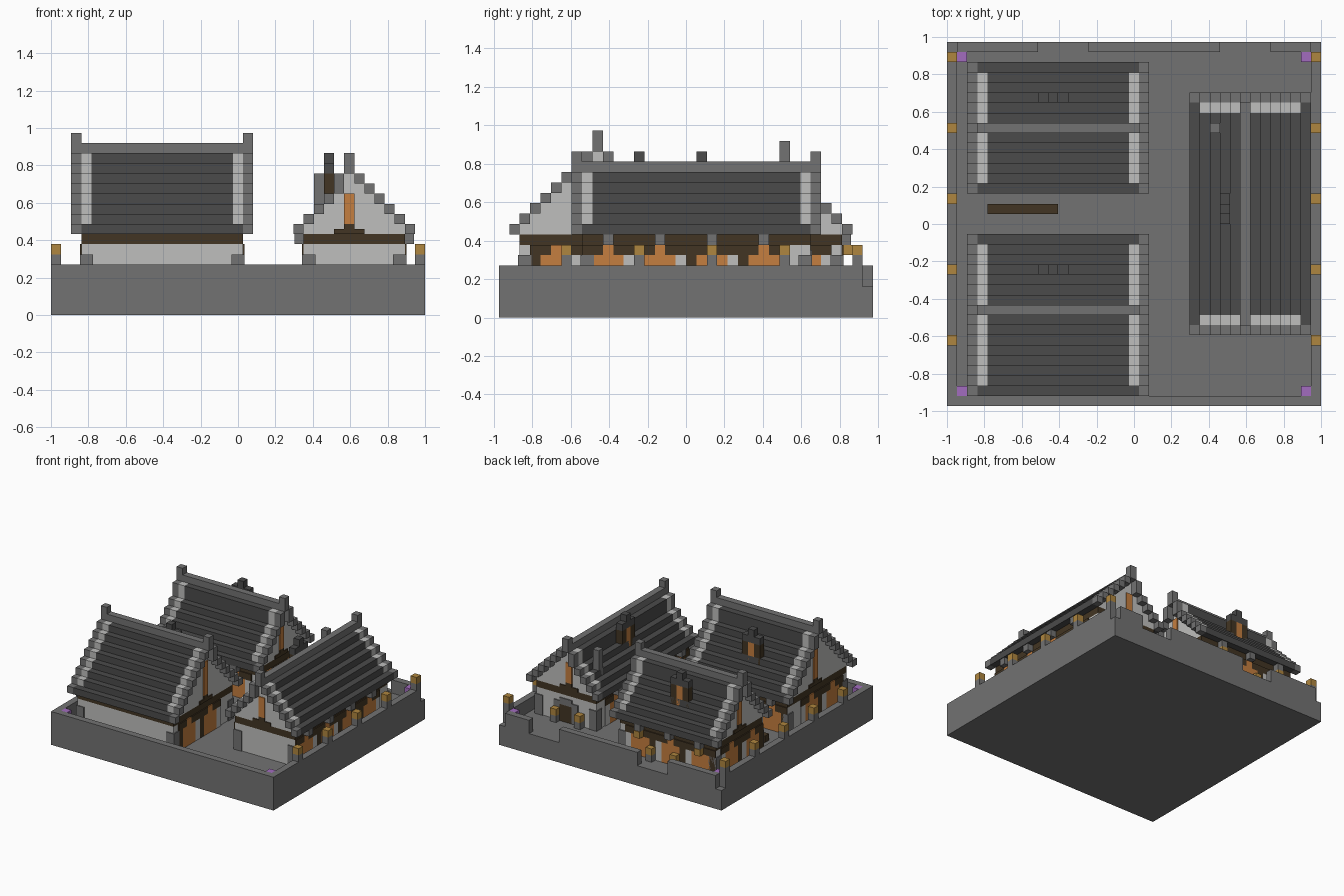
import bpy, bmesh

if "Cube" in bpy.data.objects:
    bpy.data.objects.remove(bpy.data.objects["Cube"])

U = 2 / 37      # one block
T = 0.15        # plate thickness in blocks


def material(name, rgb):
    m = bpy.data.materials.new(name)
    m.use_nodes = True
    m.diffuse_color = (*rgb, 1)
    m.node_tree.nodes["Principled BSDF"].inputs["Base Color"].default_value = (*rgb, 1)
    return m


STONE = material("mid grey stone", (0.17, 0.17, 0.17))
SLATE = material("dark grey slate", (0.07, 0.07, 0.07))
PLASTER = material("pale plaster", (0.52, 0.52, 0.51))
TIMBER = material("dark brown timber", (0.055, 0.036, 0.017))
WOOD = material("orange wood", (0.56, 0.21, 0.05))
LAMP = material("amber lamp", (0.43, 0.24, 0.05))
PURPLE = material("purple crystal", (0.36, 0.15, 0.52))


def part(name, mat, boxes):
    """Join boxes given as (x0, x1, y0, y1, z0, z1) in blocks into one object."""
    bm = bmesh.new()
    for x0, x1, y0, y1, z0, z1 in boxes:
        vs = bmesh.ops.create_cube(bm, size=1)["verts"]
        for v in vs:
            v.co = (((x0 + x1) / 2 + v.co.x * (x1 - x0) - 18.5) * U,
                    ((y0 + y1) / 2 + v.co.y * (y1 - y0) - 18) * U,
                    ((z0 + z1) / 2 + v.co.z * (z1 - z0)) * U)
    me = bpy.data.meshes.new(name)
    bm.to_mesh(me)
    bm.free()
    me.materials.append(mat)
    ob = bpy.data.objects.new(name, me)
    bpy.context.collection.objects.link(ob)


def cube(x, y, z, h=1):
    return (x, x + 1, y, y + 1, z, z + h)


# Courtyard base with a low rim and two rear entrances
part("courtyard_floor", STONE, [(0, 37, 0, 36, 0, 3)])
part("courtyard_rim", STONE, [
    (0, 1, 0, 35, 3, 5), (36, 37, 0, 35, 3, 5), (1, 36, 0, 1, 3, 5),
    (1, 9, 35, 36, 3, 5), (14, 27, 35, 36, 3, 5), (32, 36, 35, 36, 3, 5)])
corners = [(x, y) for x in (1, 35) for y in (1, 34)]
part("corner_pedestals", STONE, [cube(x, y, 3) for x, y in corners])
part("corner_crystals", PURPLE, [cube(x, y, 4) for x, y in corners])
spots = [(x, y) for x in (0, 36) for y in (6, 13, 20, 27, 34)]
part("lamp_posts", STONE, [cube(x, y, 5) for x, y in spots])
part("rim_lamps", LAMP, [cube(x, y, 6) for x, y in spots])
part("long_bench", TIMBER, [(4, 11, 19, 20, 3, 4)])


def house(name, u0, u1, v0, v1, rv, top, swap, plain):
    """u runs along the ridge, v across; plain lists the wall sides without framing."""
    def put(label, mat, boxes):
        if swap:
            boxes = [(c, d, a, b, e, f) for a, b, c, d, e, f in boxes]
        part(name + "_" + label, mat, boxes)

    a0, a1, b0, b1 = u0 + 1, u1 - 1, v0 + 1, v1 - 1

    # Stepped roof: trim at both ends, pale stripes, slate between
    rows = []
    for i in range(rv - v0):
        rows.append((v0 + i, i, i == rv - v0 - 1))
    for i in range(v1 - rv - 1):
        rows.append((v1 - 1 - i, i, i == v1 - rv - 2))
    trim, stripe, slate = [], [], []
    for v, i, last in rows:
        span = (v, v + 1, 8 + i, top if last else 9 + i)
        trim += [(u0, a0) + span, (a1, u1) + span]
        inset = 1 if i else 0
        if inset:
            stripe += [(a0, a0 + 1) + span, (a1 - 1, a1) + span]
        slate.append((a0 + inset, a1 - inset) + span)
    put("gable_trim", STONE, trim)
    put("roof_stripes", PLASTER, stripe)
    put("roof_slates", SLATE, slate)
    put("ridge", STONE, [(u0, u1, rv, rv + 1, top, top + 1)])
    put("ridge_finials", STONE, [(u, u + 1, rv, rv + 1, top + 1, top + 2) for u in (u0, a1)])

    # Walls, timber band and stepped gables
    put("walls", PLASTER, [(a0, a1, b0, b1, 3, 7)])
    put("timber_band", TIMBER, [(a0, a1, b0, b1, 7, 8)])
    put("gables", PLASTER, [
        (a0, a1, min(v0 + k + 1, rv), max(v1 - k - 1, rv + 1), 8 + k, 9 + k)
        for k in range(top - 8)])
    ends = [(a0 - T, a0), (a1, a1 + T)]
    put("gable_posts", WOOD, [e + (rv, rv + 1, 9, top - 2) for e in ends])
    put("gable_sills", TIMBER, [e + (rv - 1, rv + 2, 8, 8.5) for e in ends]
        + [e + (rv, rv + 1, 8.5, 9) for e in ends])
    put("corner_stones", STONE, [
        (u - T, u + 1 + T, v - T, v + 1 + T, 3, 6)
        for u in (a0, a1 - 1) for v in (b0, b1 - 1)])

    # Framed bays on each wall: panel, pale pillar, timber upright
    frames, panels, pillars, brackets = [], [], [], []
    sides = {"u0": (a0, -1), "u1": (a1, 1), "v0": (b0, -1), "v1": (b1, 1)}
    for key, (w, s) in sides.items():
        if key in plain:
            continue
        along_u = key[0] == "v"
        lo, hi = (a0, a1) if along_u else (b0, b1)

        def plate(p, q, z0, z1, d0, d1):
            depth = tuple(sorted((w + s * d0, w + s * d1)))
            return ((p, q) + depth if along_u else depth + (p, q)) + (z0, z1)

        bays = (hi - lo - 1) // 5
        p = lo + (hi - lo - 5 * bays + 1) // 2
        for k in range(bays):
            q = p + 5 * k
            frames += [plate(q - 1, q, 3, 7, 0, T), plate(q + 3, q + 4, 6, 7, 0, T),
                       plate(q, q + 1, 6, 7, 0, T), plate(q + 2, q + 3, 6, 7, 0, T)]
            panels += [plate(q, q + 3, 3, 6, 0, T), plate(q + 1, q + 2, 6, 7, 0, T)]
            pillars.append(plate(q + 3, q + 4, 3, 6, 0, T))
            if along_u:
                brackets.append(plate(q + 1, q + 2, 7, 8, 0, 0.9))
    put("bay_frames", TIMBER, frames)
    put("bay_panels", WOOD, panels)
    put("bay_pillars", PLASTER, pillars)
    put("eave_brackets", STONE, brackets)


house("front_house", 2, 20, 1, 17, 9, 16, False, ("v0",))
house("rear_house", 2, 20, 21, 34, 27, 15, False, ())
house("long_house", 7, 31, 24, 36, 29, 14, True, ("u0", "u1"))


def dormer(name, u, v, z, swap):
    """Three-block roof vent: timber cheeks, wooden middle, raised slate cap."""
    def put(label, mat, boxes):
        if swap:
            boxes = [(c, d, a, b, e, f) for a, b, c, d, e, f in boxes]
        part(name + "_" + label, mat, boxes)
    put("cheeks", TIMBER, [cube(u, v, z, 14 - z), cube(u + 2, v, z, 14 - z)])
    put("middle", WOOD, [cube(u + 1, v, z, 14 - z)])
    put("cap", SLATE, [cube(u, v, 14), cube(u + 2, v, 14), cube(u + 1, v, 14, 2)])


dormer("front_house_vent", 9, 13, 11, False)
dormer("rear_house_vent", 9, 30, 11, False)
dormer("long_house_vent", 18, 27, 11, True)
part("long_house_chimney", STONE, [cube(26, 27, 10, 4)])

# Rear doorway of the long house with lamps beneath the gable
part("rear_door", TIMBER, [(29, 31, 30, 30 + T, 3, 5.5)])
part("rear_door_frame", STONE, [(28, 29, 30, 30 + T, 3, 6), (31, 32, 30, 30 + T, 3, 6),
                                (29, 31, 30, 30 + T, 5.5, 6.5)])
part("door_lamps", LAMP, [cube(27, 30, 4), cube(31, 30, 4)])
part("eave_lamps", LAMP, [cube(5, 33, 6), cube(15, 33, 6), cube(9, 33, 4), cube(13, 33, 4)])
part("eave_lamp_posts", STONE, [cube(9, 33, 3), cube(13, 33, 3), cube(27, 30, 3), cube(31, 30, 3)])
